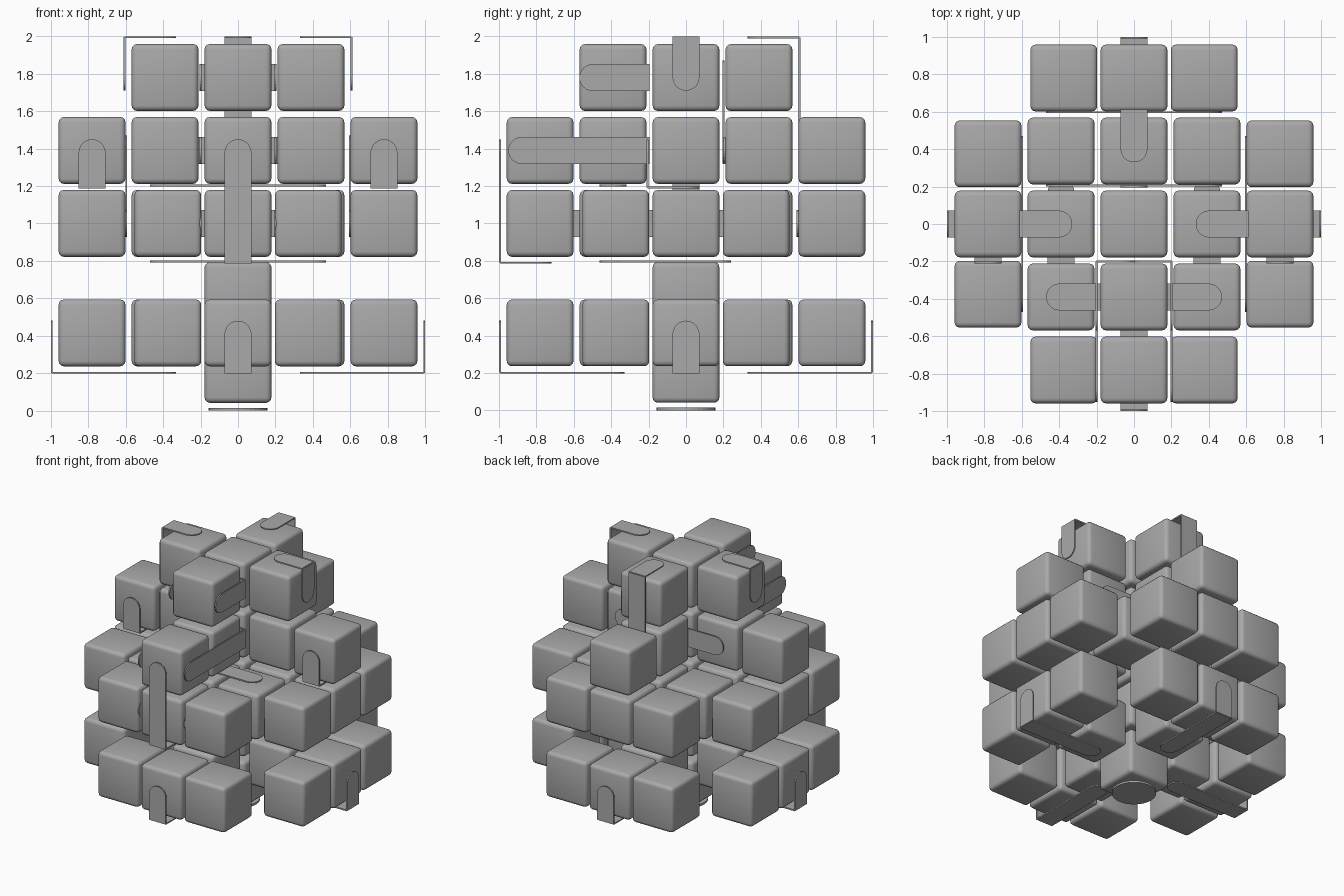
import bpy, bmesh, math
from mathutils import Vector

cube = bpy.data.objects.get("Cube")
if cube:
    bpy.data.objects.remove(cube, do_unlink=True)

grey = bpy.data.materials.new("plain_grey")
grey.use_nodes = True
grey.diffuse_color = (0.4, 0.4, 0.4, 1)
grey.node_tree.nodes["Principled BSDF"].inputs["Base Color"].default_value = (0.4, 0.4, 0.4, 1)

SIZE, NEAR, FAR = 0.357, 0.39, 0.78
HALF_WIDTH, THICK = 0.072, 0.01


def finish(bm, name, smooth=False):
    mesh = bpy.data.meshes.new(name)
    bm.to_mesh(mesh)
    bm.free()
    mesh.materials.append(grey)
    for poly in mesh.polygons:
        poly.use_smooth = smooth
    obj = bpy.data.objects.new(name, mesh)
    bpy.context.collection.objects.link(obj)
    return obj


# One rounded block, shared by every block in the stack
bm = bmesh.new()
bmesh.ops.create_cube(bm, size=SIZE)
bmesh.ops.bevel(bm, geom=bm.edges[:], offset=0.028, segments=3, profile=0.5, affect='EDGES')
first_block = finish(bm, "block", smooth=True)
first_block.location = (0, 0, 0.22)


def block(x, y, z):
    obj = bpy.data.objects.new("block", first_block.data)
    obj.location = (x, y, z)
    bpy.context.collection.objects.link(obj)


def strip(name, start, end, normal, round_start=True, round_end=True):
    """Thin flat band from start to end, with optional semicircular ends."""
    a, b, n = Vector(start), Vector(end), Vector(normal)
    along = (b - a).normalized()
    side = n.cross(along)
    outline = []
    for point, direction, rounded in ((a, -along, round_start), (b, along, round_end)):
        s = side if direction == along else -side
        centre = point - direction * HALF_WIDTH if rounded else point
        steps = 12 if rounded else 1
        for i in range(steps + 1):
            t = math.pi * i / steps
            bulge = math.sin(t) if rounded else 0
            outline.append(centre + HALF_WIDTH * (-s * math.cos(t) + direction * bulge))
    bm = bmesh.new()
    face = bm.faces.new([bm.verts.new(p - n * THICK / 2) for p in outline])
    out = bmesh.ops.extrude_face_region(bm, geom=[face])
    bmesh.ops.translate(bm, vec=n * THICK,
                        verts=[v for v in out["geom"] if isinstance(v, bmesh.types.BMVert)])
    bmesh.ops.recalc_face_normals(bm, faces=bm.faces[:])
    finish(bm, name)


def folded_strip(name, start, corner, end):
    """Two bands meeting at a right-angled fold."""
    s, c, e = Vector(start), Vector(corner), Vector(end)
    strip(name, s, c, (e - c).normalized(), True, False)
    strip(name, c, e, (s - c).normalized(), False, True)


X, Y, Z = (1, 0, 0), (0, 1, 0), (0, 0, 1)
AROUND = [(1, 0), (-1, 0), (0, 1), (0, -1)]

# Central column
for z in (0.615, 1.0, 1.39, 1.78):
    block(0, 0, z)

# Arms of the cross-shaped layers
for dx, dy in AROUND:
    for z in (0.415, 1.0, 1.39, 1.78):
        block(dx * NEAR, dy * NEAR, z)
    for z in (0.415, 1.0, 1.39):
        block(dx * FAR, dy * FAR, z)
    # Blocks flanking the arm ends in the two wide layers
    for z in (0.415, 1.0):
        for k in (-0.375, 0.375):
            block(dx * FAR - dy * k, dy * FAR + dx * k, z)

# Inner corners of the middle layer
for sx in (-1, 1):
    for sy in (-1, 1):
        block(sx * NEAR, sy * NEAR, 1.0)

# Round foot
bm = bmesh.new()
bmesh.ops.create_cone(bm, cap_ends=True, segments=32, radius1=0.158, radius2=0.158, depth=0.015)
foot = finish(bm, "foot_disc")
foot.location.z = 0.0075

# Folded strips under the bottom layer and over the top layer
for dx, dy in AROUND:
    folded_strip("lower_strip", (dx * 0.33, dy * 0.33, 0.202),
                 (dx * 0.995, dy * 0.995, 0.202), (dx * 0.995, dy * 0.995, 0.48))
for (dx, dy), low in zip(AROUND[:3], (1.71, 1.71, 1.45)):
    folded_strip("upper_strip", (dx * 0.33, dy * 0.33, 1.995),
                 (dx * 0.607, dy * 0.607, 1.995), (dx * 0.607, dy * 0.607, low))

# Front strip folded beneath the middle layer
folded_strip("front_strip", (0, -0.995, 1.45), (0, -0.995, 0.79), (0, -0.72, 0.79))

# Mirrored strips on both sides
for s in (-1, 1):
    folded_strip("arm_strip", (s * 0.78, -0.205, 1.45), (s * 0.78, -0.205, 1.193), (s * 0.78, 0.07, 1.193))
    folded_strip("long_side_strip", (s * 0.2, -0.95, 1.39), (s * 0.2, -0.2, 1.39), (0, -0.2, 1.39))
    folded_strip("short_side_strip", (s * 0.2, -0.57, 1.78), (s * 0.2, -0.2, 1.78), (0, -0.2, 1.78))
    strip("middle_side_strip", (s * 0.2, -0.95, 1.0), (s * 0.2, -0.3, 1.0), X)
    strip("gap_strip", (s * 0.597, -0.47, 1.0), (s * 0.597, 0.47, 1.0), X)
    strip("upright_gap_strip", (s * 0.597, 0, 0.93), (s * 0.597, 0, 1.47), X)
    strip("under_strip", (s * NEAR, -0.46, 0.797), (s * NEAR, 0.24, 0.797), Z)

# Cross strips between layers and along the back
strip("cross_strip_top", (-0.47, -NEAR, 1.203), (0.47, -NEAR, 1.203), Z)
strip("cross_strip_bottom", (-0.47, -NEAR, 0.797), (0.47, -NEAR, 0.797), Z)
strip("back_strip_inner", (-0.47, 0.205, 1.39), (0.47, 0.205, 1.39), Y)
strip("back_strip_outer", (-0.47, 0.597, 1.0), (0.47, 0.597, 1.0), Y)
strip("back_strip_upright", (0, 0.2, 1.32), (0, 0.2, 1.87), Y)
